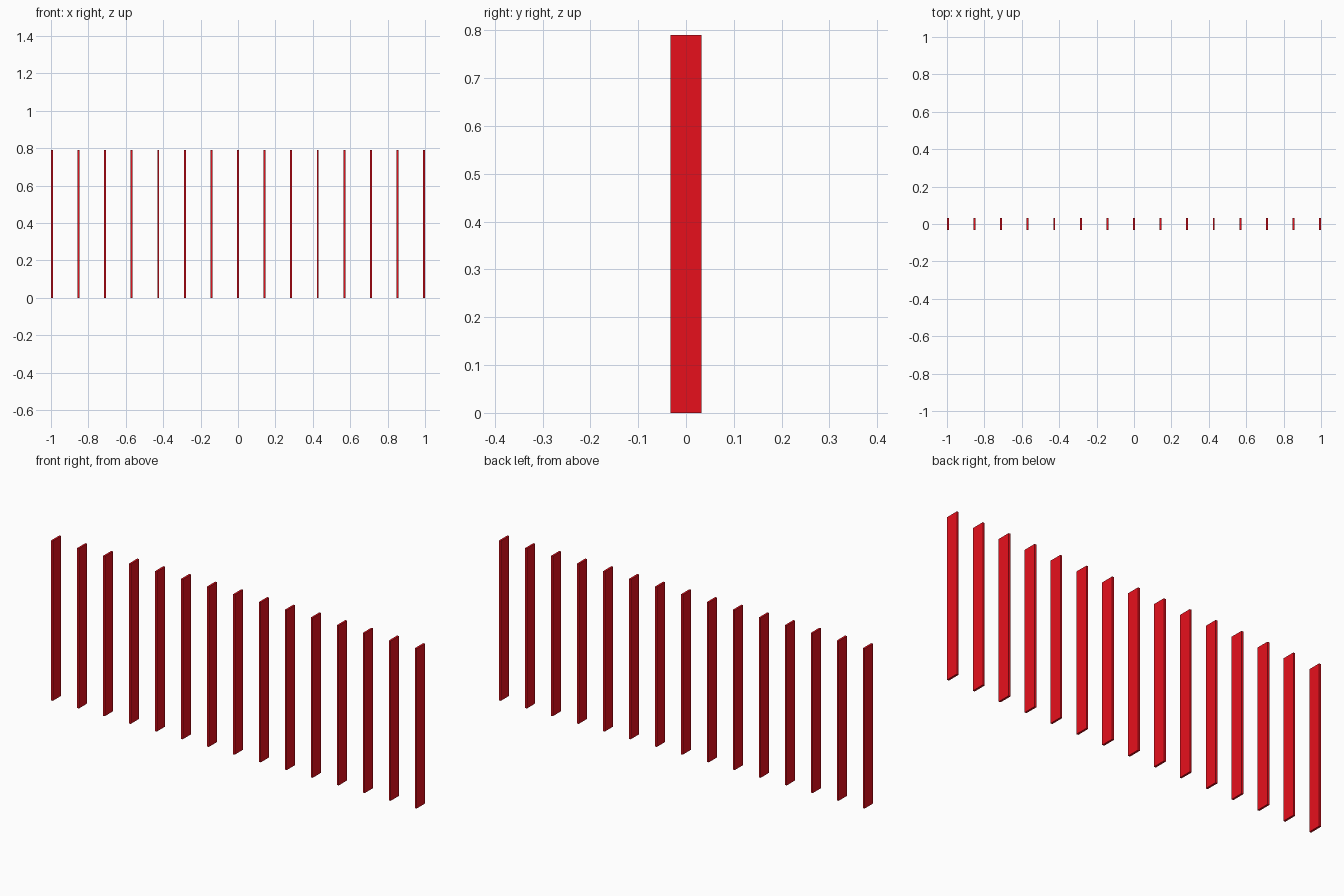
import bpy

if "Cube" in bpy.data.objects:
    bpy.data.objects.remove(bpy.data.objects["Cube"])

COUNT = 15
THICK, DEPTH, HEIGHT = 0.01, 0.065, 0.79
SPAN = 2.0 - THICK          # distance between the outer slat centres

red = bpy.data.materials.new("red_paint")
red.diffuse_color = (0.8, 0.005, 0.012, 1.0)
red.use_nodes = True
red.node_tree.nodes["Principled BSDF"].inputs["Base Color"].default_value = red.diffuse_color

# One slat, standing on the ground
bpy.ops.mesh.primitive_cube_add(size=1, location=(-SPAN / 2, 0, HEIGHT / 2))
slat = bpy.context.object
slat.name = "vertical_slats"
slat.scale = (THICK, DEPTH, HEIGHT)
bpy.ops.object.transform_apply(location=False, rotation=False, scale=True)
slat.data.materials.append(red)

# Repeat it in an even row along x
row = slat.modifiers.new("row", 'ARRAY')
row.count = COUNT
row.use_relative_offset = False
row.use_constant_offset = True
row.constant_offset_displace = (SPAN / (COUNT - 1), 0, 0)
